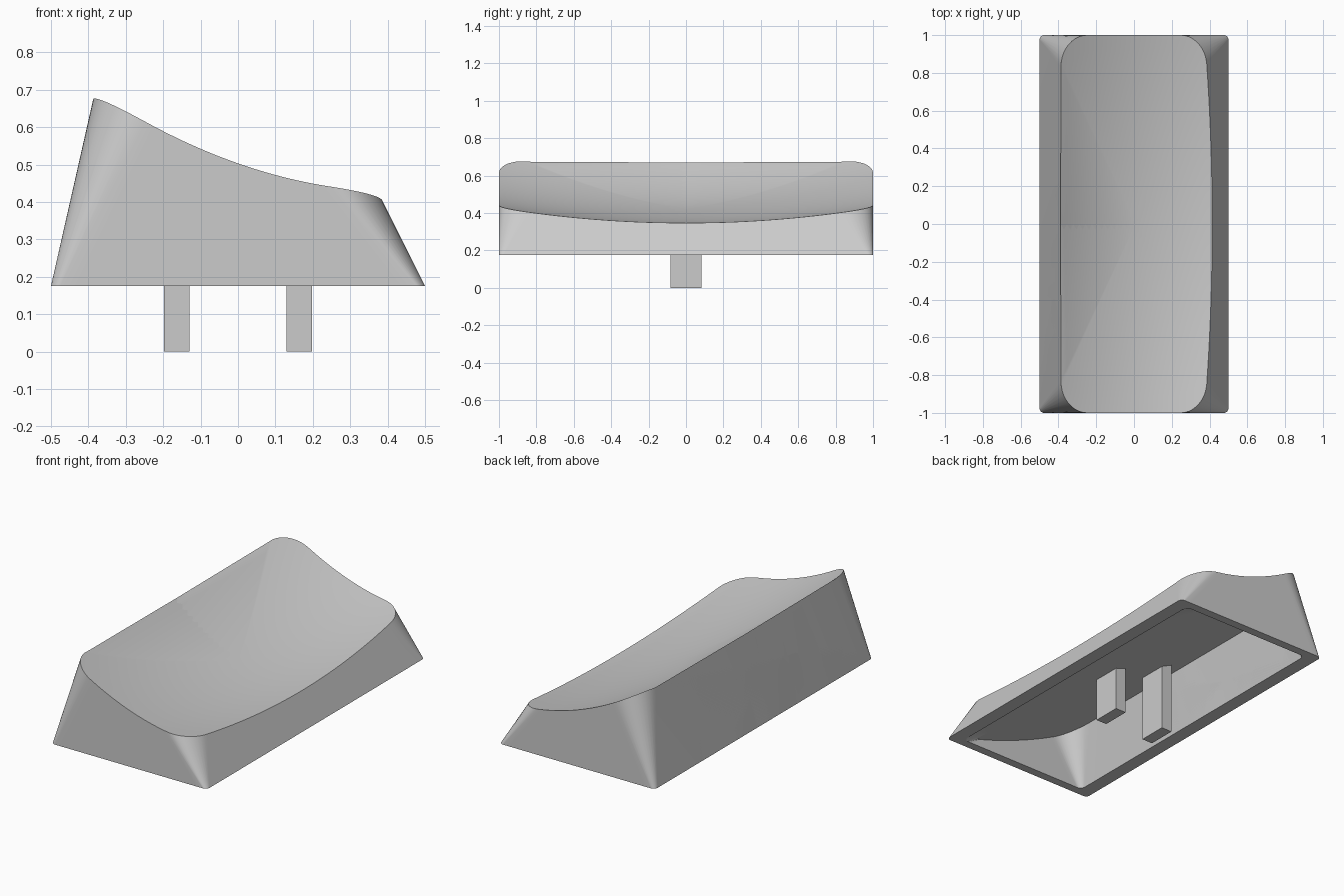
import bpy
import bmesh
import math

if "Cube" in bpy.data.objects:
    bpy.data.objects.remove(bpy.data.objects["Cube"], do_unlink=True)

BASE = 0.175                    # height of the lower rim
LEAN = {1: 0.5, -1: 0.226}      # inward lean of the low and high long walls
SIDE, ARC, RINGS = 24, 10, 12   # outline and cap resolution

grey = bpy.data.materials.new("light_grey")
grey.use_nodes = True
colour = (0.6, 0.6, 0.6, 1)
grey.diffuse_color = colour
grey.node_tree.nodes["Principled BSDF"].inputs["Base Color"].default_value = colour


def dish(x, y):
    return 0.423 - 0.35 * x + 0.4 * x * x + 0.08 * y * y


def ceiling(x, y):
    return 0.33 - 0.42 * x + 0.2 * x * x


def flat_base(x, y):
    return BASE


def outline(half_x, half_y, rx, ry, height):
    """Rounded rectangle whose long sides follow the leaning walls."""
    def wall_x(sx, y):
        x = sx * half_x
        for _ in range(12):
            x = sx * (half_x - LEAN[sx] * (height(x, y) - BASE))
        return x

    cy = half_y - ry
    corner_x = {s: wall_x(s, cy) - s * rx for s in (1, -1)}
    points = []
    for q, (sx, sy) in enumerate(((1, 1), (-1, 1), (-1, -1), (1, -1))):
        for i in range(ARC + 1):
            a = (q + i / ARC) * math.pi / 2
            points.append((corner_x[sx] + rx * math.cos(a), sy * cy + ry * math.sin(a)))
        for i in range(1, SIDE):
            t = 1 - 2 * i / SIDE
            if q % 2 == 0:      # short end
                mid = (corner_x[1] + corner_x[-1]) / 2
                reach = (corner_x[1] - corner_x[-1]) / 2
                points.append((mid + sy * t * reach, sy * half_y))
            else:               # long side
                y = -sx * t * cy * -1 if sx < 0 else -t * cy
                points.append((wall_x(sx, y), y))
    return [(x, y, height(x, y)) for x, y in points]


def bridge(bm, a, b):
    for i in range(len(a)):
        j = (i + 1) % len(a)
        bm.faces.new((a[i], a[j], b[j], b[i]))


def cap(bm, rim, height):
    """Fill a rim with shrinking rings lying on the height surface."""
    mid = (max(v.co.x for v in rim) + min(v.co.x for v in rim)) / 2
    outer = edge = rim
    for k in range(RINGS - 1, 0, -1):
        s = k / RINGS
        ring = []
        for v in edge:
            x, y = mid + (v.co.x - mid) * s, v.co.y * s
            ring.append(bm.verts.new((x, y, height(x, y))))
        bridge(bm, outer, ring)
        outer = ring
    centre = bm.verts.new((mid, 0, height(mid, 0)))
    for i in range(len(outer)):
        bm.faces.new((outer[i], outer[(i + 1) % len(outer)], centre))


def finish(bm, name, smooth):
    bmesh.ops.recalc_face_normals(bm, faces=bm.faces)
    mesh = bpy.data.meshes.new(name)
    bm.to_mesh(mesh)
    bm.free()
    mesh.materials.append(grey)
    obj = bpy.data.objects.new(name, mesh)
    bpy.context.collection.objects.link(obj)
    if smooth:
        bpy.ops.object.select_all(action="DESELECT")
        obj.select_set(True)
        bpy.context.view_layer.objects.active = obj
        bpy.ops.object.shade_smooth_by_angle(angle=math.radians(25))


# Hollow shell: dished top, leaning walls, lower rim and inner cavity
bm = bmesh.new()
loops = [[bm.verts.new(p) for p in outline(*args)] for args in (
    (0.5, 1.0, 0.14, 0.17, dish),
    (0.5, 1.0, 0.025, 0.025, flat_base),
    (0.42, 0.95, 0.03, 0.03, flat_base),
    (0.42, 0.95, 0.12, 0.16, ceiling),
)]
for upper, lower in zip(loops, loops[1:]):
    bridge(bm, upper, lower)
cap(bm, loops[0], dish)
cap(bm, loops[-1], ceiling)
finish(bm, "shell", True)

# Two mounting prongs reaching down from the ceiling
for name, x, top in (("high_side_prong", -0.164, 0.44), ("low_side_prong", 0.164, 0.3)):
    bm = bmesh.new()
    bmesh.ops.create_cube(bm, size=1)
    bmesh.ops.scale(bm, vec=(0.068, 0.166, top), verts=bm.verts)
    bmesh.ops.translate(bm, vec=(x, 0, top / 2), verts=bm.verts)
    finish(bm, name, False)
